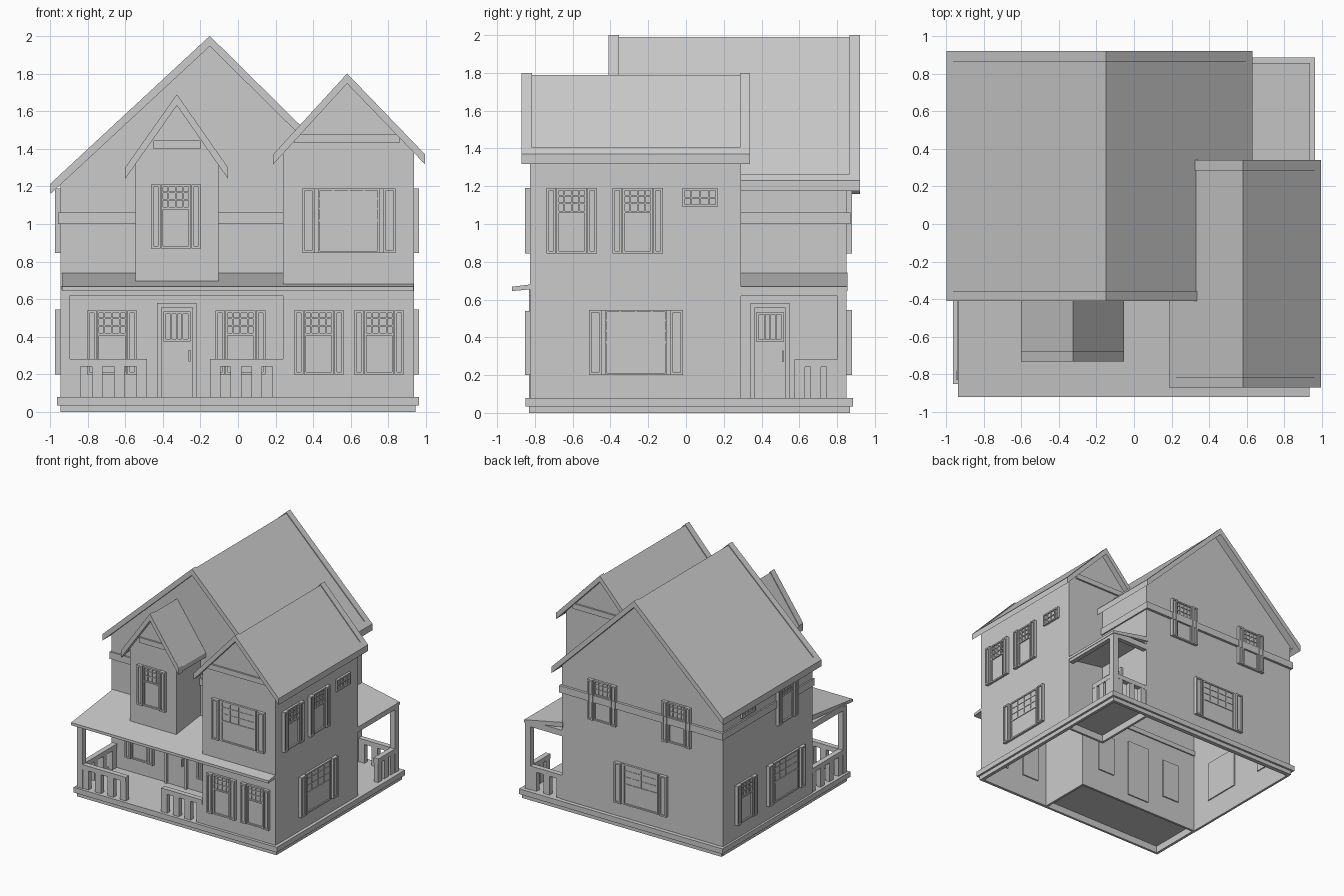
import bpy, bmesh
from math import radians

if "Cube" in bpy.data.objects:
    bpy.data.objects.remove(bpy.data.objects["Cube"])

# ---------- helpers ----------
def finish(name, bm, loc=(0, 0, 0), rot=0):
    bmesh.ops.recalc_face_normals(bm, faces=bm.faces[:])
    me = bpy.data.meshes.new(name)
    bm.to_mesh(me)
    bm.free()
    ob = bpy.data.objects.new(name, me)
    ob.location = loc
    ob.rotation_euler[2] = radians(rot)
    bpy.context.collection.objects.link(ob)
    return ob

def add_prism(bm, prof, a, b, axis='y'):
    """Extrude an (h, z) profile from a to b along an axis."""
    def at(p, d):
        return (p[0], d, p[1]) if axis == 'y' else (d, p[0], p[1])
    A = [bm.verts.new(at(p, a)) for p in prof]
    B = [bm.verts.new(at(p, b)) for p in prof]
    bm.faces.new(A)
    bm.faces.new(B[::-1])
    n = len(prof)
    for i in range(n):
        bm.faces.new((A[i], B[i], B[(i + 1) % n], A[(i + 1) % n]))

def add_box(bm, x0, x1, y0, y1, z0, z1):
    add_prism(bm, [(x0, z0), (x1, z0), (x1, z1), (x0, z1)], y0, y1)

def boxes(name, *bs):
    bm = bmesh.new()
    for b in bs:
        add_box(bm, *b)
    return finish(name, bm)

def prism(name, prof, a, b, axis='y'):
    bm = bmesh.new()
    add_prism(bm, prof, a, b, axis)
    return finish(name, bm)

def boolean(ob, other, op):
    m = ob.modifiers.new(op.lower(), 'BOOLEAN')
    m.operation, m.solver, m.object = op, 'EXACT', other
    other.hide_render = True
    other.hide_viewport = True

# ---------- hollow walls, open underneath ----------
def gable(x0, x1, zl, zr, ax, az, zb=0.0):
    return [(x0, zb), (x1, zb), (x1, zr), (ax, az), (x0, zl)]

walls = prism("house_walls", gable(-.945, .58, 1.215, 1.23, -.15, 1.95), -.36, .85)
wing = prism("wing_solid", gable(.24, .935, 1.38, 1.38, .58, 1.75), -.825, .29)
main_in = prism("main_hollow", gable(-.925, .56, 1.205, 1.22, -.15, 1.92, -.1), -.34, .83)
wing_in = prism("wing_hollow", gable(.26, .915, 1.37, 1.37, .58, 1.72, -.1), -.805, .27)
boolean(walls, wing, 'UNION')
boolean(walls, main_in, 'DIFFERENCE')
boolean(walls, wing_in, 'DIFFERENCE')

# ---------- base and porch floors ----------
under = boxes("base_hollow", (-.92, .92, -.81, .84, -.1, .06))
for nm, b in (("base_skirt", (-.943, .945, -.83, .867, 0, .036)),
              ("porch_floor", (-.963, .963, -.85, .884, .035, .08))):
    o = boxes(nm, b)
    for c in (main_in, wing_in, under):
        boolean(o, c, 'DIFFERENCE')

# ---------- roofs: slab, bargeboards, eave strips ----------
def chevron(l, a, r, th, drop=0):
    return [(p[0], p[1] - drop) for p in (l, a, r)] + [(p[0], p[1] - th) for p in (r, a, l)]

def roof(name, l, a, r, y0, y1, th, full=True):
    prism(name + "_slab", chevron(l, a, r, th - .01, .01), y0 + .01, y1 - .01 if full else y1)
    prism(name + "_front_bargeboard", chevron(l, a, r, th), y0, y0 + .055)
    if not full:
        return
    prism(name + "_back_bargeboard", chevron(l, a, r, th), y1 - .055, y1)
    for e, side in ((l, "left"), (r, "right")):
        f = .035 / abs(a[0] - e[0])
        q = (e[0] + (a[0] - e[0]) * f, e[1] + (a[1] - e[1]) * f)
        prism(f"{name}_{side}_eave", [e, q, (q[0], q[1] - th), (e[0], e[1] - th)], y0, y1)

roof("main_roof", (-.997, 1.215), (-.15, 2.0), (.63, 1.23), -.41, .92, .055)
roof("wing_roof", (.187, 1.37), (.58, 1.80), (.995, 1.37), -.87, .34, .053)
roof("dormer_roof", (-.60, 1.30), (-.325, 1.69), (-.053, 1.30), -.73, -.35, .06, False)

# dormer body and gable boards
prism("dormer_body", gable(-.545, -.105, 1.325, 1.325, -.325, 1.64, .69), -.685, -.35)
boxes("dormer_gable_board", (-.45, -.20, -.70, -.68, 1.40, 1.445))
boxes("wing_gable_boards", (.30, .86, -.84, -.82, 1.43, 1.475), (.30, .86, .285, .305, 1.43, 1.475))

# belt band round the main body
boxes("belt_band", (-.957, .24, -.372, -.355, 1.0, 1.06), (-.957, .592, .845, .872, 1.0, 1.06),
      (-.957, -.94, -.372, .872, 1.0, 1.06), (.575, .592, .28, .872, 1.0, 1.06))

# ---------- porches ----------
prism("front_porch_roof", [(-.92, .645), (-.92, .668), (-.33, .742), (-.33, .70)], -.937, .932, 'x')
prism("side_porch_roof", [(.935, .645), (.935, .668), (.57, .742), (.57, .70)], .285, .855)
boxes("porch_beams", (-.94, .24, -.83, -.79, .62, .662), (-.94, -.90, -.83, -.36, .62, .67),
      (.89, .93, .29, .85, .62, .662), (.58, .93, .81, .85, .62, .67))
boxes("porch_posts", (-.943, -.893, -.83, -.78, .08, .65), (.88, .93, .80, .85, .08, .65))

def railing(name, a, b, c, n, along):
    """Top rail plus n square balusters between a and b; c is the cross position."""
    w = .056
    bs = [(a, b, c - .022, c + .022, .243, .283)]
    for i in range(n):
        u = a + (b - a - w) * i / (n - 1)
        bs.append((u, u + w, c - .02, c + .02, .08, .25))
    if along == 'y':
        bs = [(q[2], q[3], q[0], q[1], q[4], q[5]) for q in bs]
    boxes(name, *bs)

railing("front_railing_left", -.893, -.485, -.805, 4, 'x')
railing("front_railing_right", -.15, .24, -.805, 4, 'x')
railing("left_end_railing", -.78, -.36, -.918, 4, 'y')
railing("side_railing", .575, .80, .905, 3, 'y')
railing("back_end_railing", .58, .88, .825, 3, 'x')

# ---------- windows and doors ----------
# side: (wall position, rotation); local -y points outwards
SIDES = {"front": (-.36, 0), "wing_front": (-.825, 0), "dormer": (-.685, 0),
         "right": (.935, 90), "porch_right": (.58, 90), "back": (.85, 180), "left": (-.945, -90)}

def place(name, bm, side, u):
    w, r = SIDES[side]
    return finish(name, bm, (u, w, 0) if r in (0, 180) else (w, u, 0), r)

def frame(bm, x0, x1, z0, z1, t, d):
    add_box(bm, x0, x0 + t, -d, 0, z0, z1)
    add_box(bm, x1 - t, x1, -d, 0, z0, z1)
    add_box(bm, x0, x1, -d, 0, z0, z0 + t)
    add_box(bm, x0, x1, -d, 0, z1 - t, z1)

def muntins(bm, x0, x1, z0, z1, cols, rows, d):
    for i in range(1, cols):
        x = x0 + (x1 - x0) * i / cols
        add_box(bm, x - .004, x + .004, -d, 0, z0, z1)
    for j in range(1, rows):
        z = z0 + (z1 - z0) * j / rows
        add_box(bm, x0, x1, -d, 0, z - .004, z + .004)

def window(side, u, z0, z1, kind="tall"):
    half, sh_in, sh_out, gh = {"tall": (.08, .083, .133, .12), "wide": (.165, .183, .248, .165),
                               "small": (.093, 0, 0, 0)}[kind]
    bm = bmesh.new()
    add_box(bm, -half, half, -.006, .03, z0, z1)
    frame(bm, -half, half, z0, z1, .012, .018)
    if kind == "small":
        muntins(bm, -half, half, z0, z1, 4, 2, .014)
    else:
        muntins(bm, -half, half, z1 - gh, z1, 4, 3, .014)
        add_box(bm, -half, half, -.016, 0, z1 - gh - .012, z1 - gh)
        for s in (-1, 1):
            a, b = sorted((s * sh_in, s * sh_out))
            add_box(bm, a, b, -.018, 0, z0, z1)
            frame(bm, a, b, z0, z1, .013, .028)
        if kind == "wide":
            add_box(bm, -sh_in, sh_in, -.01, .02, z0, z1)
    place(f"{side}_{kind}_window", bm, side, u)

def door(side, u):
    bm = bmesh.new()
    add_box(bm, -.105, .105, -.008, .03, .08, .58)
    add_box(bm, -.105, -.083, -.022, 0, .08, .58)
    add_box(bm, .083, .105, -.022, 0, .08, .58)
    add_box(bm, -.105, .105, -.022, 0, .555, .58)
    frame(bm, -.072, .072, .375, .535, .014, .02)
    muntins(bm, -.058, .058, .389, .521, 4, 1, .016)
    add_box(bm, .062, .072, -.035, 0, .27, .33)
    place(f"{side}_door", bm, side, u)

for side, u, kind, z0, z1 in (
        ("front", -.67, "tall", .20, .54), ("front", .013, "tall", .20, .54),
        ("dormer", -.33, "tall", .87, 1.21),
        ("wing_front", .43, "tall", .20, .54), ("wing_front", .75, "tall", .20, .54),
        ("wing_front", .59, "wide", .845, 1.19),
        ("right", -.605, "tall", .845, 1.19), ("right", -.255, "tall", .845, 1.19),
        ("right", .075, "small", 1.09, 1.19), ("right", -.265, "wide", .20, .545),
        ("back", .19, "tall", .845, 1.19), ("back", -.515, "tall", .845, 1.19),
        ("back", -.175, "wide", .20, .545),
        ("left", .55, "tall", .20, .54), ("left", .01, "wide", .20, .545),
        ("left", .52, "small", 1.09, 1.19), ("left", 0, "tall", .845, 1.19)):
    window(side, u, z0, z1, kind)
door("front", -.325)
door("porch_right", .445)
